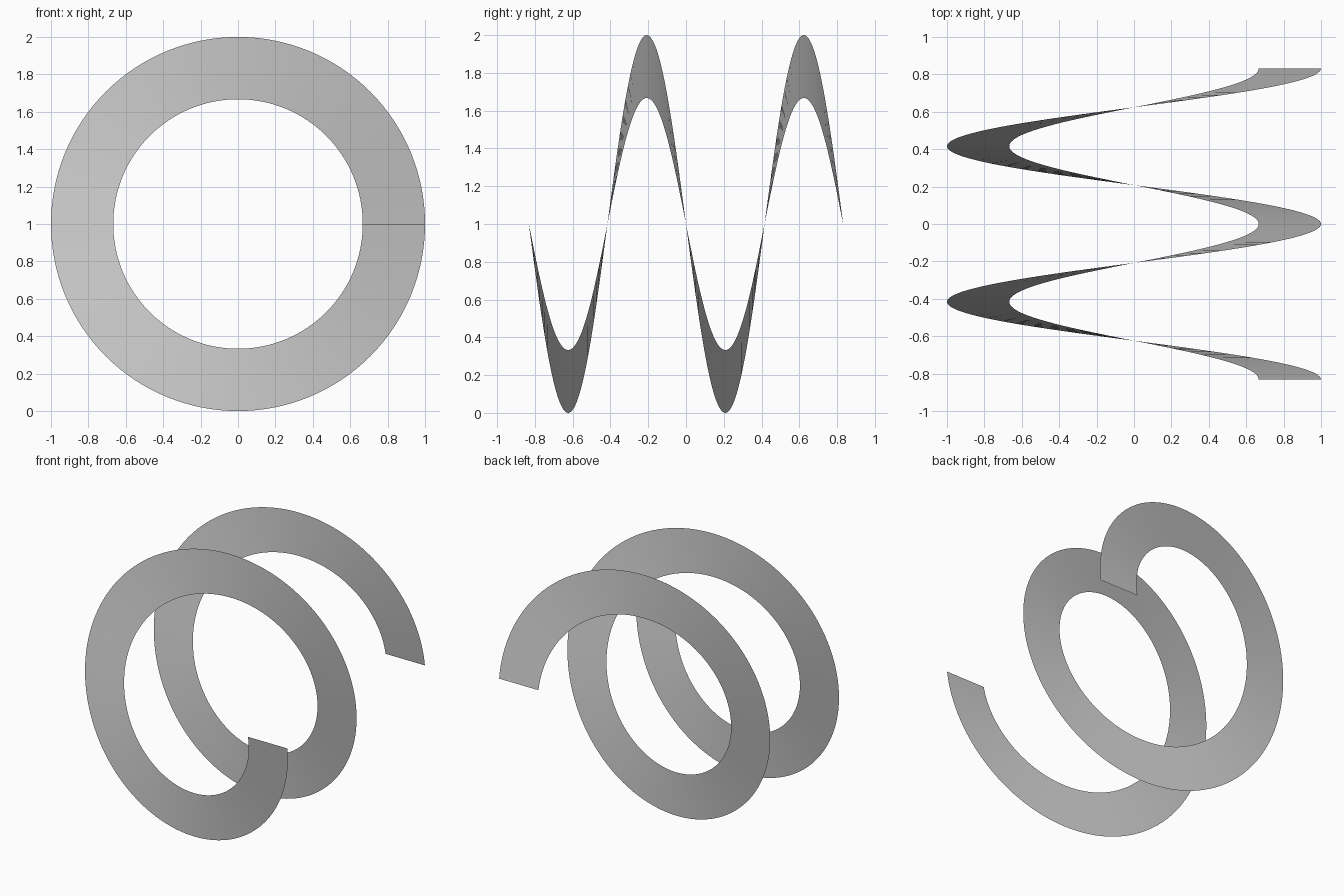
import bpy, bmesh
from math import sin, cos, pi

if "Cube" in bpy.data.objects:
    bpy.data.objects.remove(bpy.data.objects["Cube"])

R_IN, R_OUT, HALF_LEN, TURNS, STEPS = 0.667, 1.0, 0.832, 2, 256

# Thin spiral ribbon: a radial edge swept around the y axis
bm = bmesh.new()
prev = None
for i in range(STEPS + 1):
    f = i / STEPS
    a = 2 * pi * TURNS * f
    y = HALF_LEN * (2 * f - 1)
    pair = [bm.verts.new((r * cos(a), y, 1 - r * sin(a))) for r in (R_IN, R_OUT)]
    if prev:
        bm.faces.new((prev[0], pair[0], pair[1], prev[1])).smooth = True
    prev = pair

# Face the front consistently
bm.normal_update()
bm.faces.ensure_lookup_table()
if bm.faces[0].normal.y > 0:
    bmesh.ops.reverse_faces(bm, faces=bm.faces[:])

mesh = bpy.data.meshes.new("spiral_ribbon")
bm.to_mesh(mesh)
bm.free()
bpy.context.collection.objects.link(bpy.data.objects.new("spiral_ribbon", mesh))
